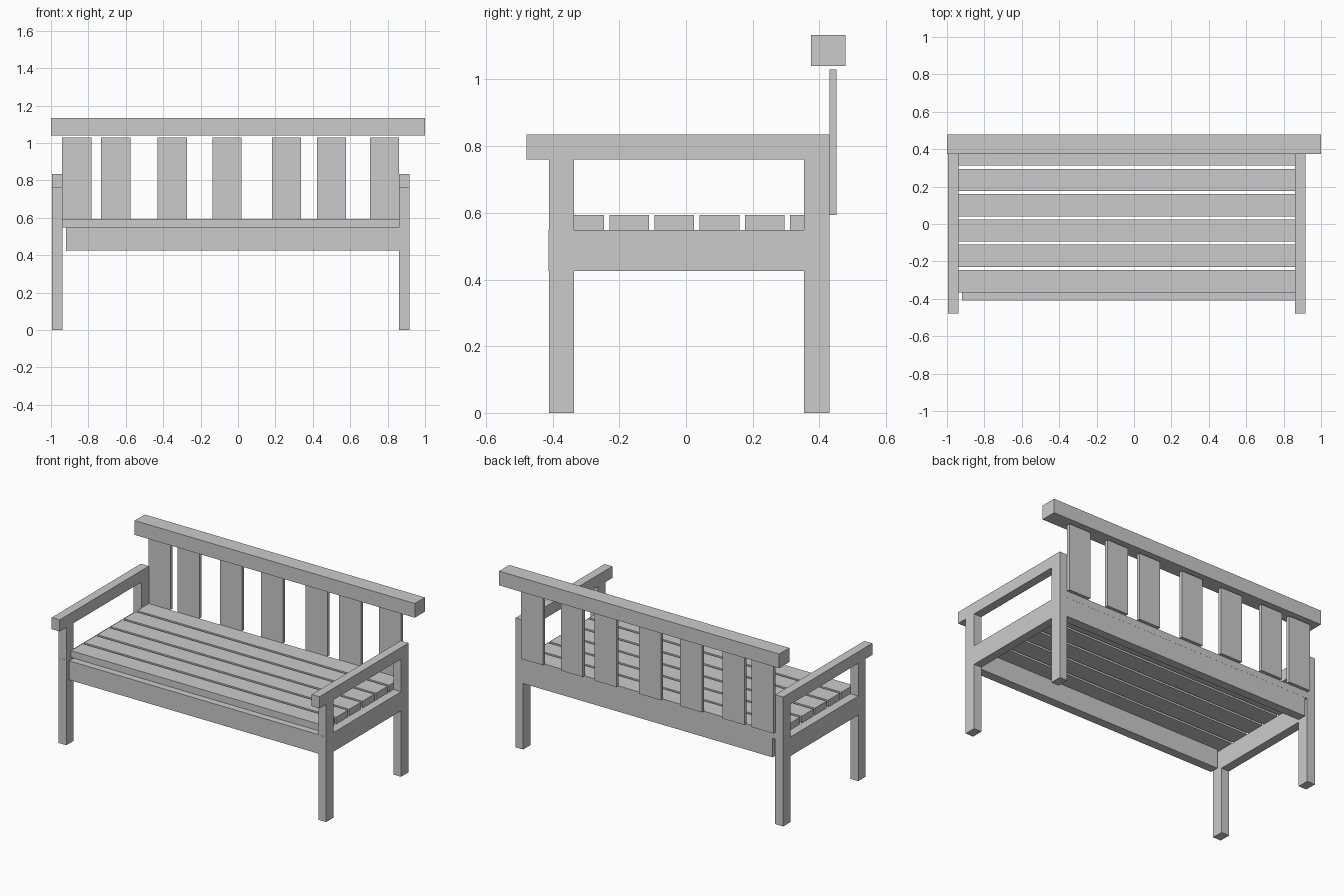
import bpy

if "Cube" in bpy.data.objects:
    bpy.data.objects.remove(bpy.data.objects["Cube"])


def box(name, x, y, z):
    """Axis-aligned board given its (min, max) on each axis."""
    bpy.ops.mesh.primitive_cube_add(
        size=1, location=[(a + b) / 2 for a, b in (x, y, z)])
    ob = bpy.context.object
    ob.name = name
    ob.scale = [b - a for a, b in (x, y, z)]
    bpy.ops.object.transform_apply(location=False, rotation=False, scale=True)
    return ob


LEFT, RIGHT = (-0.995, -0.938), (0.862, 0.917)
RAIL_Z = (0.426, 0.549)
SEAT_Z = (0.549, 0.593)

# End frames: legs, side rail and armrest
for side, x in (("left", LEFT), ("right", RIGHT)):
    for end, y in (("front", (-0.411, -0.336)), ("back", (0.354, 0.43))):
        box(f"{side}_{end}_leg_lower", x, y, (0, RAIL_Z[0]))
        box(f"{side}_{end}_leg_upper", x, y, (RAIL_Z[1], 0.76))
    box(f"{side}_side_rail", x, (-0.412, 0.43), RAIL_Z)
    box(f"{side}_armrest", x, (-0.479, 0.43), (0.76, 0.835))

# Long rails under the seat
box("front_rail", (-0.92, RIGHT[0]), (-0.409, -0.352), RAIL_Z)
box("back_rail", (-0.92, RIGHT[0]), (0.373, 0.43), RAIL_Z)

# Seat slats
for i in range(6):
    y = -0.365 + i * 0.1353
    box(f"seat_slat_{i + 1}", (LEFT[1], RIGHT[0]), (y, y + 0.119), SEAT_Z)

# Unevenly spaced back slats
for i, x in enumerate((-0.94, -0.732, -0.43, -0.136, 0.182, 0.422, 0.706)):
    box(f"back_slat_{i + 1}", (x, x + 0.156), (0.43, 0.451), (0.593, 1.03))

# Top rail floating just above the back slats
box("top_rail", (-1, 1), (0.375, 0.478), (1.041, 1.133))
